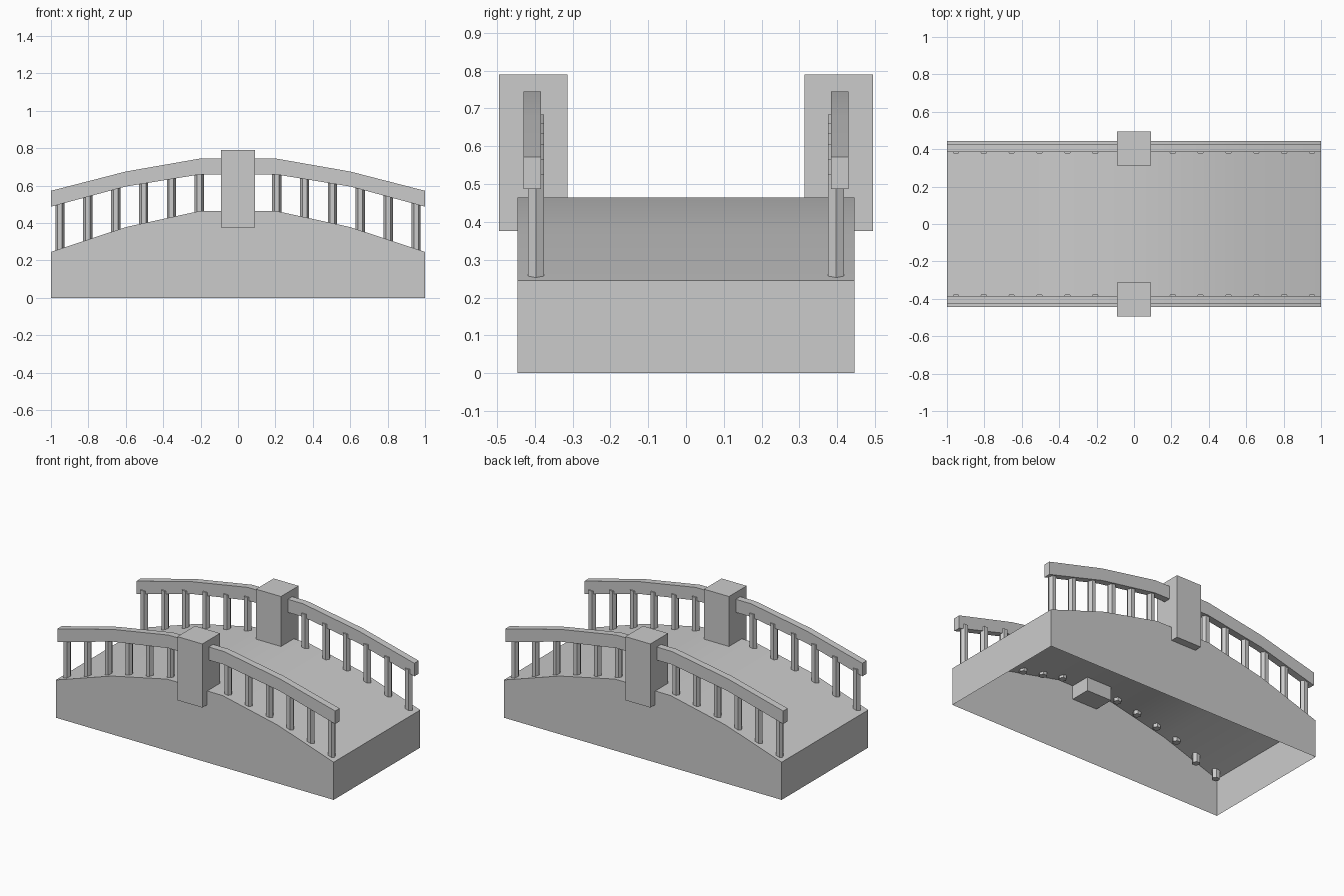
import bpy, bmesh, math

if "Cube" in bpy.data.objects:
    bpy.data.objects.remove(bpy.data.objects["Cube"])

XS = [-1, -0.6, -0.2, 0.2, 0.6, 1]
DECK = [0.245, 0.378, 0.465, 0.465, 0.378, 0.245]
RAIL_BOTTOM = [0.487, 0.595, 0.66, 0.66, 0.595, 0.487]
RAIL_TOP = [0.572, 0.675, 0.745, 0.745, 0.675, 0.572]


def height(x, zs):
    """Height of an arched profile at x."""
    for i in range(len(XS) - 1):
        if x <= XS[i + 1]:
            t = (x - XS[i]) / (XS[i + 1] - XS[i])
            return zs[i] + t * (zs[i + 1] - zs[i])


def finish(name, bm, smooth=False):
    bmesh.ops.recalc_face_normals(bm, faces=bm.faces)
    mesh = bpy.data.meshes.new(name)
    bm.to_mesh(mesh)
    bm.free()
    ob = bpy.data.objects.new(name, mesh)
    bpy.context.collection.objects.link(ob)
    if smooth:
        bpy.ops.object.select_all(action='DESELECT')
        bpy.context.view_layer.objects.active = ob
        ob.select_set(True)
        bpy.ops.object.shade_smooth_by_angle(angle=math.radians(30))
    return ob


def arch(name, bottom, top, y0, y1, open_bottom=False):
    """Extrude an arched side profile across y."""
    outline = list(zip(XS, top)) + bottom
    bm = bmesh.new()
    a = [bm.verts.new((x, y0, z)) for x, z in outline]
    b = [bm.verts.new((x, y1, z)) for x, z in outline]
    bm.faces.new(a)
    bm.faces.new(b[::-1])
    n = len(outline)
    for i in range(n):
        if open_bottom and i == len(XS):
            continue
        j = (i + 1) % n
        bm.faces.new((a[i], b[i], b[j], a[j]))
    return finish(name, bm, smooth=True)


# Hollow bridge body, open underneath
arch("bridge_body", [(1, 0), (-1, 0)], DECK, -0.445, 0.445, open_bottom=True)

for side, s in (("front", -1), ("back", 1)):
    # Arched handrail
    arch(side + "_handrail", list(zip(XS, RAIL_BOTTOM))[::-1], RAIL_TOP,
         s * 0.384, s * 0.429)

    # Central block pillar
    bm = bmesh.new()
    bmesh.ops.create_cube(bm, size=1)
    bmesh.ops.scale(bm, vec=(0.18, 0.182, 0.414), verts=bm.verts)
    bmesh.ops.translate(bm, vec=(0, s * 0.404, 0.583), verts=bm.verts)
    finish(side + "_pillar", bm)

    # Hexagonal balusters, sunk a little into deck and rail
    for k in range(6):
        for end, e in (("left", -1), ("right", 1)):
            x = e * (0.207 + 0.149 * k)
            z0 = height(x, DECK) - (0.055 if k > 3 else 0.02)
            z1 = height(x, RAIL_BOTTOM) + 0.025
            bm = bmesh.new()
            bmesh.ops.create_cone(bm, cap_ends=True, segments=6, radius1=0.0245,
                                  radius2=0.0245, depth=z1 - z0)
            # corners point along the bridge
            for v in bm.verts:
                v.co.x, v.co.y = v.co.y, v.co.x
            bmesh.ops.translate(bm, vec=(x, s * 0.397, (z0 + z1) / 2), verts=bm.verts)
            finish(f"{side}_{end}_baluster_{k + 1}", bm)
